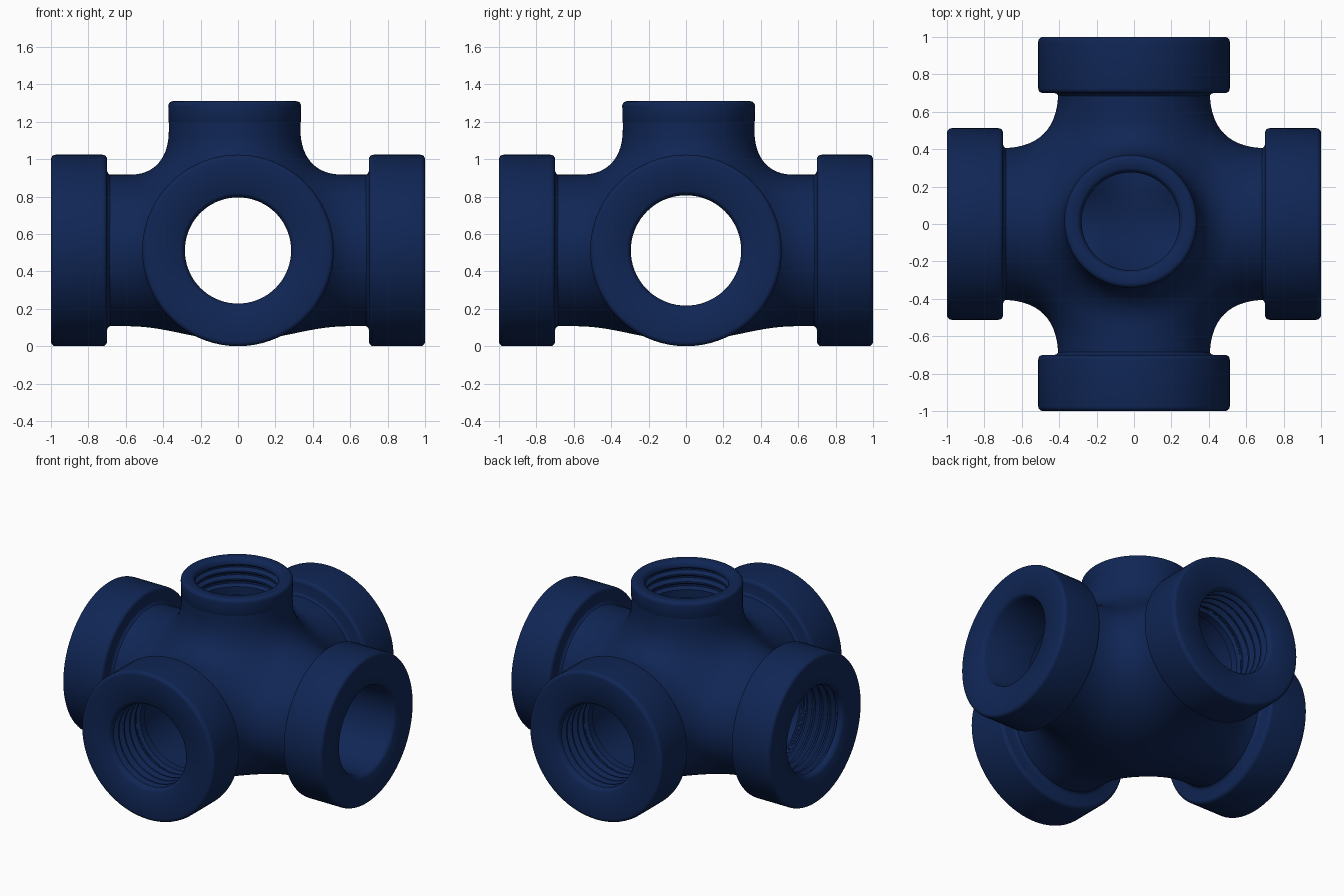
import bpy, bmesh, math
from mathutils import Vector, Matrix

if "Cube" in bpy.data.objects:
    bpy.data.objects.remove(bpy.data.objects["Cube"])

C = 0.512                      # height of the crossing pipe axes
SX, SY = -0.018, 0.014         # slight offset of the top spout

navy = bpy.data.materials.new("navy blue")
navy.diffuse_color = (0.005, 0.019, 0.09, 1)
navy.use_nodes = True
navy.node_tree.nodes["Principled BSDF"].inputs["Base Color"].default_value = navy.diffuse_color


def finish(name, bm, angle=40):
    me = bpy.data.meshes.new(name)
    bm.to_mesh(me)
    bm.free()
    me.materials.append(navy)
    ob = bpy.data.objects.new(name, me)
    bpy.context.collection.objects.link(ob)
    bpy.ops.object.select_all(action='DESELECT')
    ob.select_set(True)
    bpy.context.view_layer.objects.active = ob
    bpy.ops.object.shade_smooth_by_angle(angle=math.radians(angle))
    return ob


def smin(a, b, k):
    h = max(k - abs(a - b), 0) / k
    return min(a, b) - h * h * k / 4


# Blended cross of pipes: a cube-sphere pushed out to a smooth union of cylinders
def cross(name, r_arm, r_top, k_arm, k_top, lim, lim_top, inside):
    def field(p):
        x, y, z = p
        d = smin(math.hypot(y, z) - r_arm, math.hypot(x, z) - r_arm, k_arm)
        s = math.hypot(x - SX, y - SY, min(z - 0.2, 0)) - r_top
        return max(smin(d, s, k_top), abs(x) - lim, abs(y) - lim, z - lim_top)

    bm = bmesh.new()
    bmesh.ops.create_cube(bm, size=2)
    bmesh.ops.subdivide_edges(bm, edges=bm.edges[:], cuts=71, use_grid_fill=True)
    clipped = set()
    for v in bm.verts:
        d = Vector([math.tan(c * math.pi / 4) for c in v.co]).normalized()
        lo, hi = 0.0, 1.4
        for _ in range(17):
            mid = (lo + hi) / 2
            if field(d * mid) < 0:
                lo = mid
            else:
                hi = mid
        v.co = d * lo
        x, y, z = v.co
        if max(abs(x), abs(y)) > lim - 1e-3 or z > lim_top - 1e-3:
            clipped.add(v)
    # open the pipe ends
    test = any if inside else all
    ends = [f for f in bm.faces if test(v in clipped for v in f.verts)]
    bmesh.ops.delete(bm, geom=ends, context='FACES')
    bmesh.ops.recalc_face_normals(bm, faces=bm.faces[:])
    up = max(bm.faces, key=lambda f: -f.calc_center_median().z)
    if (up.normal.z < 0) == inside:
        bmesh.ops.reverse_faces(bm, faces=bm.faces[:])
    bmesh.ops.translate(bm, verts=bm.verts[:], vec=(0, 0, C))
    return finish(name, bm, 60)


cross("pipe_body", 0.405, 0.352, 0.31, 0.2, 0.79, 0.775, False)
cross("inner_cavity", 0.305, 0.285, 0.08, 0.06, 0.72, 0.66, True)


# Closed ring turned around z from (height, radius) points, then placed
def lathe(name, profile, matrix, n=72):
    bm = bmesh.new()
    rings = []
    for i in range(n):
        a = 2 * math.pi * i / n
        rings.append([bm.verts.new((r * math.cos(a), r * math.sin(a), h)) for h, r in profile])
    m = len(profile)
    for i in range(n):
        A, B = rings[i], rings[(i + 1) % n]
        for j in range(m):
            bm.faces.new((A[j], B[j], B[(j + 1) % m], A[(j + 1) % m]))
    bmesh.ops.recalc_face_normals(bm, faces=bm.faces[:])
    bm.transform(matrix)
    return finish(name, bm)


# Rounded corner points
def arc(h, r, rad, a0, a1, steps=5):
    out = []
    for i in range(steps + 1):
        a = math.radians(a0 + (a1 - a0) * i / steps)
        out.append((h + rad * math.cos(a), r + rad * math.sin(a)))
    return out


# Bore wall from the mouth inwards, with optional thread grooves
def bore(top, bottom, r, threaded, depth=0.03, pitch=0.06):
    pts = [(top, r + 0.022), (top - 0.008, r + 0.012), (top - 0.025, r)]
    if threaded:
        h = top - 0.04
        while h - pitch > bottom:
            pts += [(h, r), (h - pitch * 0.3, r + depth),
                    (h - pitch * 0.5, r + depth), (h - pitch * 0.8, r)]
            h -= pitch
    return pts + [(bottom, r)]


# Four end collars
for name, angle, r, threaded in (("right_collar", 0, 0.295, False), ("back_collar", 90, 0.284, True),
                                 ("left_collar", 180, 0.295, True), ("front_collar", 270, 0.284, True)):
    prof = [(0.62, 0.335), (0.66, 0.385), (0.685, 0.405), (0.695, 0.412), (0.7, 0.425)]
    prof += arc(0.725, 0.487, 0.025, 180, 90) + arc(0.975, 0.487, 0.025, 90, 0)
    prof += bore(1.0, 0.62, r, threaded, 0.03 if r < 0.29 else 0.025)
    mat = (Matrix.Translation((0, 0, C)) @ Matrix.Rotation(math.radians(angle), 4, 'Z')
           @ Matrix.Rotation(math.pi / 2, 4, 'Y'))
    lathe(name, prof, mat)

# Top spout rim with threaded bore
prof = [(1.08, 0.31), (1.18, 0.345), (1.2, 0.3535)]
prof += arc(1.285, 0.330, 0.025, 90, 0)
prof += bore(1.31, 1.06, 0.262, True, 0.025, 0.055)
lathe("top_spout", prof, Matrix.Translation((SX, SY, 0)))
